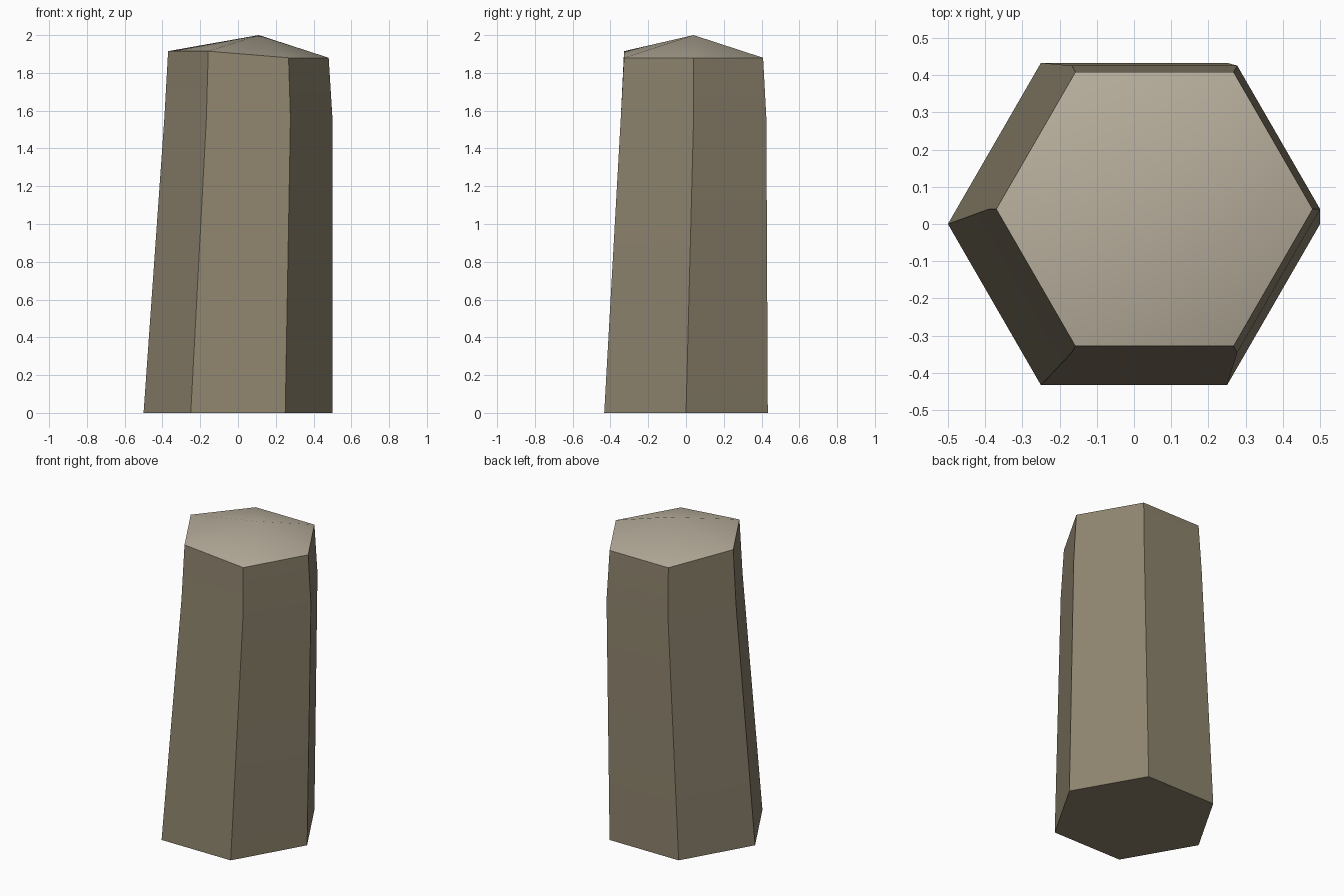
import bpy, bmesh, math

if "Cube" in bpy.data.objects:
    bpy.data.objects.remove(bpy.data.objects["Cube"])

def material(name, rgb):
    m = bpy.data.materials.new(name)
    m.diffuse_color = (*rgb, 1)
    m.use_nodes = True
    m.node_tree.nodes["Principled BSDF"].inputs["Base Color"].default_value = m.diffuse_color
    return m

bm = bmesh.new()

def hex_ring(cx, cy, radius, heights):
    return [bm.verts.new((cx + radius * math.cos(math.radians(60 * i)),
                          cy + radius * math.sin(math.radians(60 * i)), z))
            for i, z in enumerate(heights)]

# Leaning six-sided shaft: base, shoulder and uneven rim
rings = [hex_ring(0, 0, 0.5, [0] * 6),
         hex_ring(0.055, 0.04, 0.445, [1.56] * 6),
         hex_ring(0.055, 0.04, 0.425, [1.88, 1.88, 1.88, 1.915, 1.915, 1.88])]
bm.faces.new(rings[0][::-1])
for low, high in zip(rings, rings[1:]):
    for i in range(6):
        j = (i + 1) % 6
        bm.faces.new((low[i], low[j], high[j], high[i]))

# Weathered cap rising to an off-centre peak
peak = bm.verts.new((0.11, 0.04, 2.0))
for i in range(6):
    face = bm.faces.new((rings[2][i], rings[2][(i + 1) % 6], peak))
    face.material_index = 1

mesh = bpy.data.meshes.new("stone_column")
bm.to_mesh(mesh)
bm.free()
mesh.materials.append(material("dark_stone", (0.27, 0.23, 0.155)))
mesh.materials.append(material("pale_stone_top", (0.47, 0.42, 0.33)))
column = bpy.data.objects.new("stone_column", mesh)
bpy.context.collection.objects.link(column)

# Soft shading on shallow bends, crisp column edges
bpy.context.view_layer.objects.active = column
column.select_set(True)
bpy.ops.object.shade_smooth_by_angle(angle=math.radians(30))
